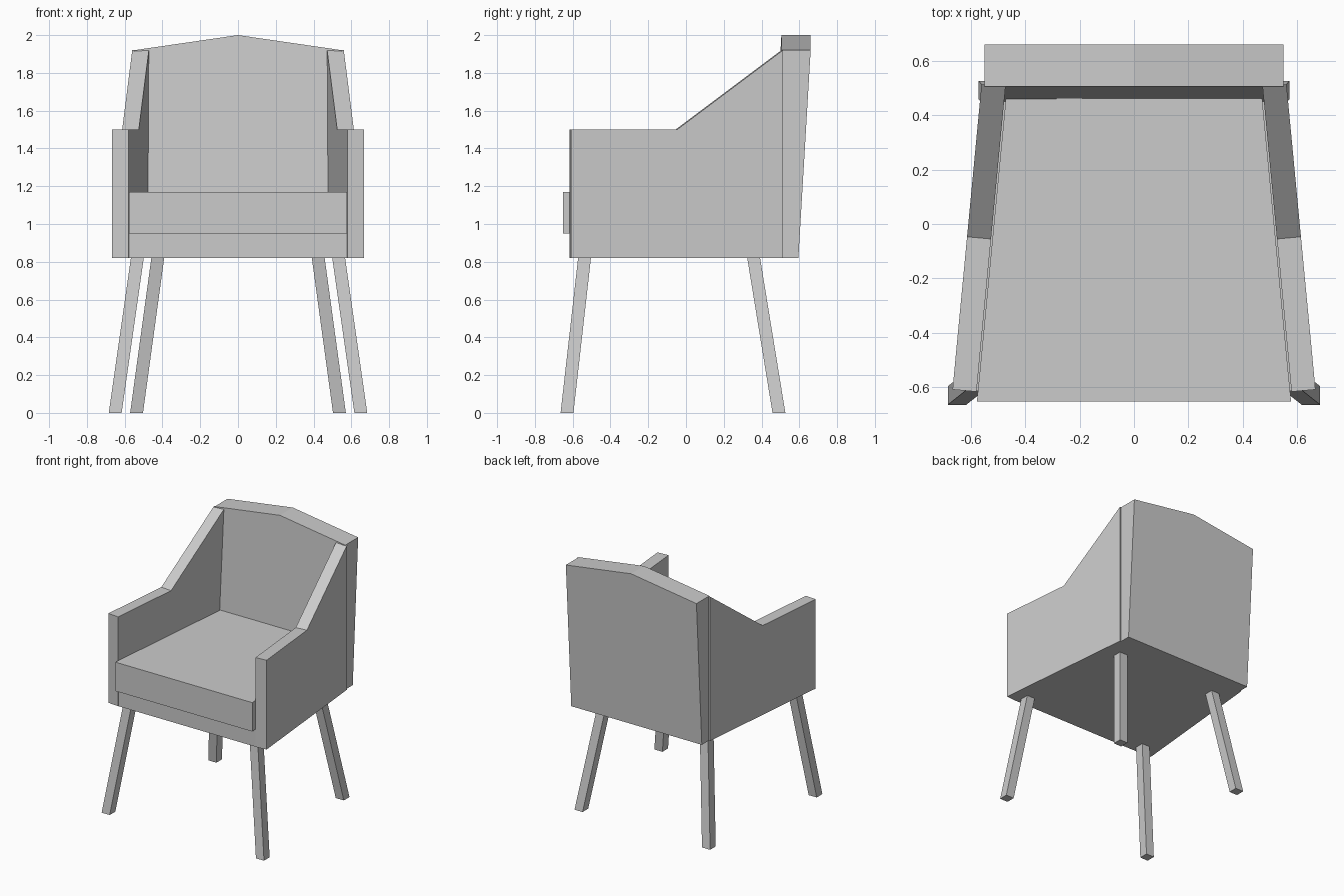
import bpy

cube = bpy.data.objects.get("Cube")
if cube:
    bpy.data.objects.remove(cube, do_unlink=True)

GREY = (0.6, 0.6, 0.6, 1)
mat = bpy.data.materials.new("plain grey")
mat.use_nodes = True
mat.diffuse_color = GREY
mat.node_tree.nodes["Principled BSDF"].inputs["Base Color"].default_value = GREY


def loft(name, first, second):
    """Solid between two matching outlines."""
    n = len(first)
    faces = [list(range(n))[::-1], list(range(n, 2 * n))]
    faces += [(i, (i + 1) % n, n + (i + 1) % n, n + i) for i in range(n)]
    mesh = bpy.data.meshes.new(name)
    mesh.from_pydata(first + second, [], faces)
    mesh.materials.append(mat)
    obj = bpy.data.objects.new(name, mesh)
    bpy.context.collection.objects.link(obj)
    bpy.context.view_layer.objects.active = obj
    obj.select_set(True)
    bpy.ops.object.mode_set(mode="EDIT")
    bpy.ops.mesh.select_all(action="SELECT")
    bpy.ops.mesh.normals_make_consistent(inside=False)
    bpy.ops.object.mode_set(mode="OBJECT")
    obj.select_set(False)
    return obj


def slab(name, front_y, back_y, front_x, back_x, low, high):
    """Flat block that narrows towards the back."""
    outline = [(-front_x, front_y), (front_x, front_y), (back_x, back_y), (-back_x, back_y)]
    return loft(name, [(x, y, low) for x, y in outline], [(x, y, high) for x, y in outline])


def square(x, y, z, half):
    return [(x + a * half, y + b * half, z) for a, b in ((-1, -1), (1, -1), (1, 1), (-1, 1))]


BOTTOM, ARM_TOP, SHOULDER = 0.82, 1.5, 1.92

# Seat base and cushion
slab("seat_base", -0.614, 0.5, 0.58, 0.48, BOTTOM, 0.95)
slab("seat_cushion", -0.652, 0.49, 0.577, 0.468, 0.95, 1.17)

# Backrest: a leaning, pointed panel
panel = [(-0.55, BOTTOM), (0.55, BOTTOM), (0.55, SHOULDER), (0, 2), (-0.55, SHOULDER)]


def lean(x, z, offset):
    return (x, offset + 0.065 * (min(z, SHOULDER) - BOTTOM) / (SHOULDER - BOTTOM), z)


loft("backrest", [lean(x, z, 0.44) for x, z in panel], [lean(x, z, 0.595) for x, z in panel])

# Arms: a stepped side profile, splayed outwards to the front
profile = [(-0.616, BOTTOM), (0.505, BOTTOM), (0.505, SHOULDER), (-0.055, ARM_TOP), (-0.616, ARM_TOP)]
for side, s in (("left", 1), ("right", -1)):
    inner = [(s * (0.52 - 0.095 * y), y, z) for y, z in profile]
    outer = [(x + s * 0.088, y + 0.008, z) for x, y, z in inner]
    loft(side + "_arm", inner, outer)

    # Splayed legs
    loft("front_" + side + "_leg", square(s * 0.65, -0.63, 0, 0.034),
         square(s * 0.53, -0.535, BOTTOM + 0.02, 0.034))
    loft("back_" + side + "_leg", square(s * 0.537, 0.492, 0, 0.034),
         square(s * 0.422, 0.355, BOTTOM + 0.02, 0.034))
